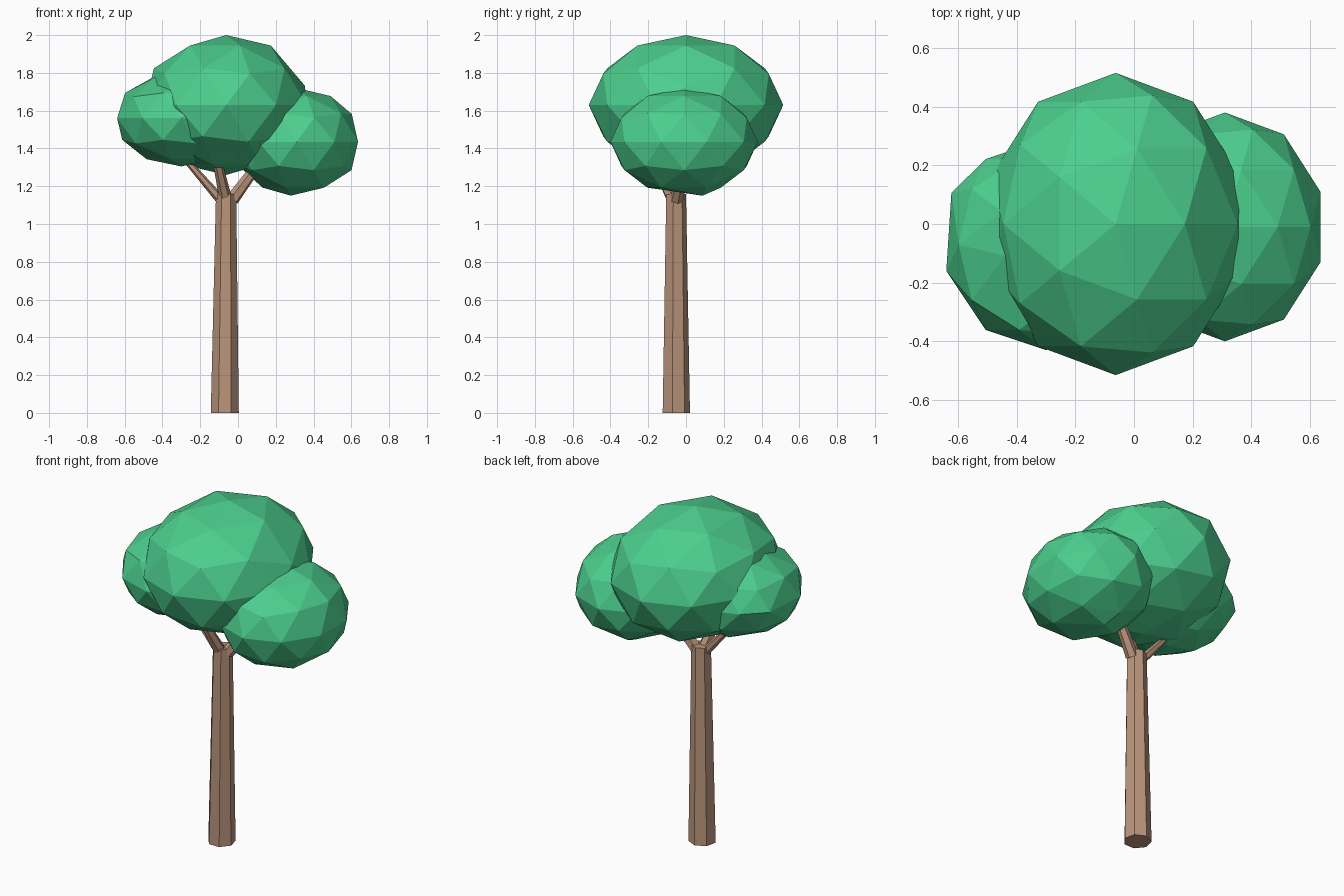
import bpy, bmesh, math
from mathutils import Vector

if "Cube" in bpy.data.objects:
    bpy.data.objects.remove(bpy.data.objects["Cube"], do_unlink=True)


def make_material(name, rgb):
    mat = bpy.data.materials.new(name)
    mat.use_nodes = True
    mat.diffuse_color = (*rgb, 1)
    mat.node_tree.nodes["Principled BSDF"].inputs["Base Color"].default_value = (*rgb, 1)
    return mat


leaf_green = make_material("leaf green", (0.072, 0.62, 0.27))
bark_brown = make_material("bark brown", (0.49, 0.30, 0.20))


def add_object(name, bm, mat):
    bmesh.ops.recalc_face_normals(bm, faces=bm.faces)
    mesh = bpy.data.meshes.new(name)
    bm.to_mesh(mesh)
    bm.free()
    mesh.materials.append(mat)
    obj = bpy.data.objects.new(name, mesh)
    bpy.context.scene.collection.objects.link(obj)
    return obj


def tapered_limb(name, rings, sides, tilt=True):
    """Loft flat-sided rings, each given as (centre, radius)."""
    bm = bmesh.new()
    axis = Vector(rings[-1][0]) - Vector(rings[0][0])
    turn = axis.to_track_quat("Z", "Y") if tilt else None
    loops = []
    for centre, radius in rings:
        loop = []
        for i in range(sides):
            a = math.pi / 2 + math.tau * i / sides
            p = Vector((radius * math.cos(a), radius * math.sin(a), 0))
            if tilt:
                p.rotate(turn)
            loop.append(bm.verts.new(Vector(centre) + p))
        loops.append(loop)
    for low, high in zip(loops, loops[1:]):
        for i in range(sides):
            j = (i + 1) % sides
            bm.faces.new((low[i], low[j], high[j], high[i]))
    bm.faces.new(loops[0])
    bm.faces.new(loops[-1])
    return add_object(name, bm, bark_brown)


def leaf_clump(name, centre, radii, nudges=()):
    """Faceted ellipsoid; each nudge moves the vertex nearest a direction."""
    bm = bmesh.new()
    bmesh.ops.create_icosphere(bm, subdivisions=2, radius=1)
    for direction, shift in nudges:
        d = Vector(direction).normalized()
        max(bm.verts, key=lambda v: v.co.dot(d)).co += Vector(shift)
    bmesh.ops.scale(bm, vec=radii, verts=bm.verts)
    bmesh.ops.translate(bm, vec=centre, verts=bm.verts)
    return add_object(name, bm, leaf_green)


# Trunk: seven flat sides, narrowing upward
tapered_limb("trunk", [((-0.07, -0.055, 0), 0.076),
                       ((-0.063, -0.055, 1.16), 0.055)], 7, tilt=False)

# Branches forking into the leaves
fork = {
    "left_side_branch": ((-0.03, -0.05, 1.13), (0.14, 0.0, 1.36), 0.036, 0.024),
    "right_side_branch": ((-0.085, -0.055, 1.12), (-0.28, -0.06, 1.345), 0.026, 0.016),
    "front_branch": ((-0.065, -0.07, 1.13), (-0.12, -0.19, 1.38), 0.034, 0.022),
}
for name, (start, end, r0, r1) in fork.items():
    tapered_limb(name, [(start, r0), (end, r1)], 6)

# Leaf clumps
leaf_clump("main_crown", (-0.0625, 0, 1.63), (0.45, 0.515, 0.37),
           [((0.894, 0, 0.447), (0.03, 0, -0.17))])
leaf_clump("left_side_crown", (0.31, -0.01, 1.435), (0.342, 0.39, 0.285),
           [((0, 0, -1), (-0.09, 0.25, 0)),
            ((0.894, 0, 0.447), (-0.04, 0, 0.07))])
leaf_clump("right_side_crown", (-0.30, -0.07, 1.56), (0.35, 0.36, 0.255),
           [((-0.95, 0.31, 0), (0.03, 0.18, 0)),
            ((-0.95, -0.31, 0), (-0.02, 0.06, 0)),
            ((-0.425, -0.31, 0.85), (0.03, 0.2, 0))])
